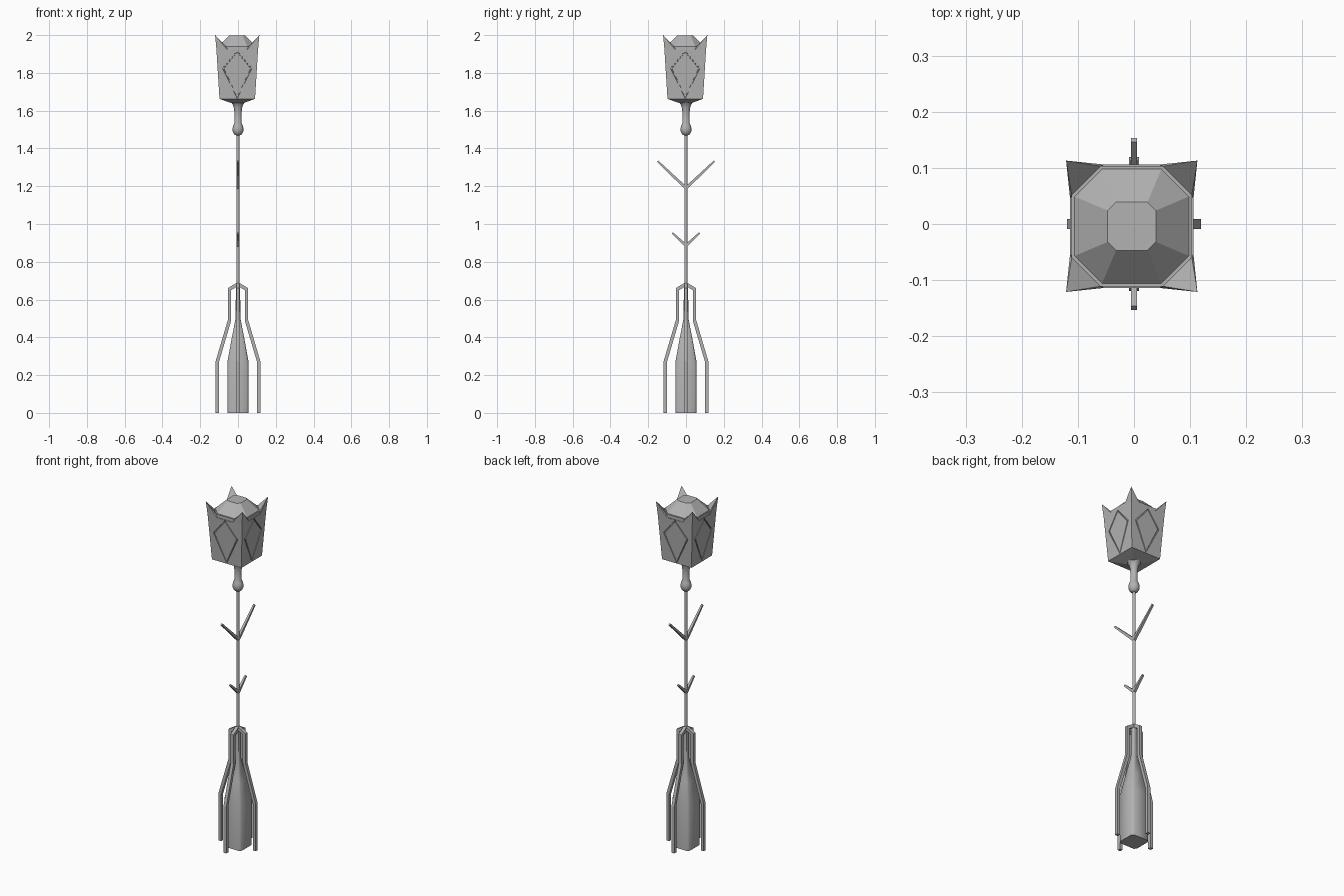
import bpy, bmesh
from math import pi, cos, sin
from mathutils import Vector, Matrix

cube = bpy.data.objects.get("Cube")
if cube:
    bpy.data.objects.remove(cube, do_unlink=True)

metal = bpy.data.materials.new("grey metal")
metal.use_nodes = True
GREY = (0.45, 0.45, 0.45, 1)
metal.diffuse_color = GREY
metal.node_tree.nodes["Principled BSDF"].inputs["Base Color"].default_value = GREY
HEAD = Vector((-0.004, -0.004, 0))  # the flower sits a touch off the axis


def finish(name, bm, smooth=None, offset=(0, 0, 0)):
    bmesh.ops.recalc_face_normals(bm, faces=bm.faces)
    mesh = bpy.data.meshes.new(name)
    bm.to_mesh(mesh)
    bm.free()
    obj = bpy.data.objects.new(name, mesh)
    bpy.context.collection.objects.link(obj)
    obj.location = offset
    mesh.materials.append(metal)
    if smooth:
        bpy.ops.object.select_all(action='DESELECT')
        obj.select_set(True)
        bpy.context.view_layer.objects.active = obj
        bpy.ops.object.shade_smooth_by_angle(angle=smooth)
    return obj


def skin(bm, rings):
    """Join equal rings of points into a closed tube."""
    rows = [[bm.verts.new(p) for p in ring] for ring in rings]
    n = len(rows[0])
    for a, b in zip(rows, rows[1:]):
        for i in range(n):
            j = (i + 1) % n
            bm.faces.new((a[i], a[j], b[j], b[i]))
    bm.faces.new(rows[0][::-1])
    bm.faces.new(rows[-1])


def circle(r, z, n=24):
    return [(r * cos(2 * pi * i / n), r * sin(2 * pi * i / n), z) for i in range(n)]


def chamfered(h, c, z):
    """Square of half width h whose corners start at c."""
    pts = [(h, -c), (h, c), (c, h), (-c, h), (-h, c), (-h, -c), (-c, -h), (c, -h)]
    return [(x, y, z) for x, y in pts]


def rod(bm, path, widths, angle):
    """Square rod along (radius, z) points, turned about the z axis."""
    path = [Vector((r, 0, z)) for r, z in path]
    turn = Matrix.Rotation(angle, 3, 'Z')
    rings = []
    for i, p in enumerate(path):
        before = (p - path[i - 1]).normalized() if i else None
        after = (path[i + 1] - p).normalized() if i < len(path) - 1 else None
        before, after = before or after, after or before
        along = (before + after).normalized()
        across = Vector((along.z, 0, -along.x)) / along.dot(after)
        w, side = widths[i], Vector((0, widths[i], 0))
        rings.append([turn @ q for q in (p - across * w - side, p + across * w - side,
                                         p + across * w + side, p - across * w + side)])
    skin(bm, rings)


# Tapered square pedestal
bm = bmesh.new()
skin(bm, [chamfered(h, h * 0.8, z) for h, z in
          ((0.056, 0), (0.056, 0.27), (0.036, 0.38), (0.013, 0.5), (0.011, 0.68))])
finish("pedestal", bm, 0.9)

# Four bent legs meeting over the pedestal
for k, name in enumerate(("left", "back", "right", "front")):
    bm = bmesh.new()
    rod(bm, [(0.11, 0), (0.11, 0.27), (0.045, 0.49), (0.045, 0.655), (0, 0.682)],
        [0.009] * 5, k * pi / 2)
    finish(name + "_leg", bm)

# Stem
bm = bmesh.new()
skin(bm, [circle(0.0085, z, 12) for z in (0.6, 1.5)])
finish("stem", bm, 0.7)

# Turned knob and neck
bm = bmesh.new()
skin(bm, [circle(r, z) for r, z in
          ((0.008, 1.468), (0.02, 1.474), (0.028, 1.49), (0.029, 1.505), (0.025, 1.522),
           (0.019, 1.533), (0.019, 1.59), (0.022, 1.615), (0.029, 1.635), (0.045, 1.652))])
finish("knob_and_neck", bm, 0.7)

# Two pairs of thorn branches
for height, tip, label in ((1.19, (0.15, 1.332), "upper"), (0.885, (0.072, 0.952), "lower")):
    for angle, side in ((pi / 2, "back"), (-pi / 2, "front")):
        bm = bmesh.new()
        rod(bm, [(0, height), tip], [0.008, 0.005], angle)
        finish(f"{label}_{side}_branch", bm)

# Flower cup: four tapering sides, each with a grooved diamond
TOP, MID, LOW = 1.92, 1.825, 1.662
WIDE, NARROW = 0.11, 0.094
bm = bmesh.new()
diamonds = []
for k in range(4):
    turn = Matrix.Rotation(k * pi / 2, 3, 'Z')

    def pt(u, z):
        h = NARROW + (WIDE - NARROW) * (z - LOW) / (TOP - LOW)
        return bm.verts.new(turn @ Vector((u * h, -h, z)))

    top, low = pt(0, TOP), pt(0, LOW)
    pair = []
    for s in (-1, 1):
        inner, edge = pt(s * 0.78, MID), pt(s, MID)
        bm.faces.new((top, inner, edge, pt(s, TOP)))
        bm.faces.new((inner, low, pt(s, LOW), edge))
        pair.append(inner)
    diamonds.append(bm.faces.new((top, pair[0], low, pair[1])))
bmesh.ops.remove_doubles(bm, verts=bm.verts, dist=0.0005)
bmesh.ops.recalc_face_normals(bm, faces=bm.faces)
for f in diamonds:
    if f.normal.dot(Vector((f.calc_center_median().x, f.calc_center_median().y, 0))) < 0:
        f.normal_flip()
for thick, depth in ((0.003, 0), (0.001, -0.007), (0.006, 0), (0.001, 0.007)):
    bmesh.ops.inset_individual(bm, faces=diamonds, thickness=thick, depth=depth)
bmesh.ops.holes_fill(bm, edges=[e for e in bm.edges if e.is_boundary], sides=0)
finish("flower_cup", bm, offset=HEAD)

# Sloping underside of the cup
bm = bmesh.new()
skin(bm, [[(x * h, y * h, z) for x, y in ((1, -1), (1, 1), (-1, 1), (-1, -1))]
          for h, z in ((0.03, 1.64), (NARROW, LOW))])
finish("cup_underside", bm, offset=HEAD)

# Octagonal rim and faceted dome
bm = bmesh.new()
skin(bm, [chamfered(0.107, 0.056, 1.915), chamfered(0.107, 0.056, 1.938),
          chamfered(0.102, 0.053, 1.938), chamfered(0.102, 0.053, 1.932)])
finish("rim", bm, offset=HEAD)
bm = bmesh.new()
skin(bm, [chamfered(0.102, 0.053, 1.93), chamfered(0.102, 0.053, 1.94),
          chamfered(0.043, 0.028, 1.998)])
finish("dome", bm, offset=HEAD)

# Pointed petal tips at the corners
for sx, x_name in ((1, "left"), (-1, "right")):
    for sy, y_name in ((1, "back"), (-1, "front")):
        bm = bmesh.new()
        for x, y, z in ((0.05, WIDE, TOP), (WIDE, 0.05, TOP), (WIDE, WIDE, TOP),
                        (0.056, 0.107, 1.936), (0.107, 0.056, 1.936), (0.117, 0.117, 2)):
            bm.verts.new((sx * x, sy * y, z))
        bmesh.ops.convex_hull(bm, input=bm.verts)
        finish(f"{y_name}_{x_name}_petal_tip", bm, offset=HEAD)
